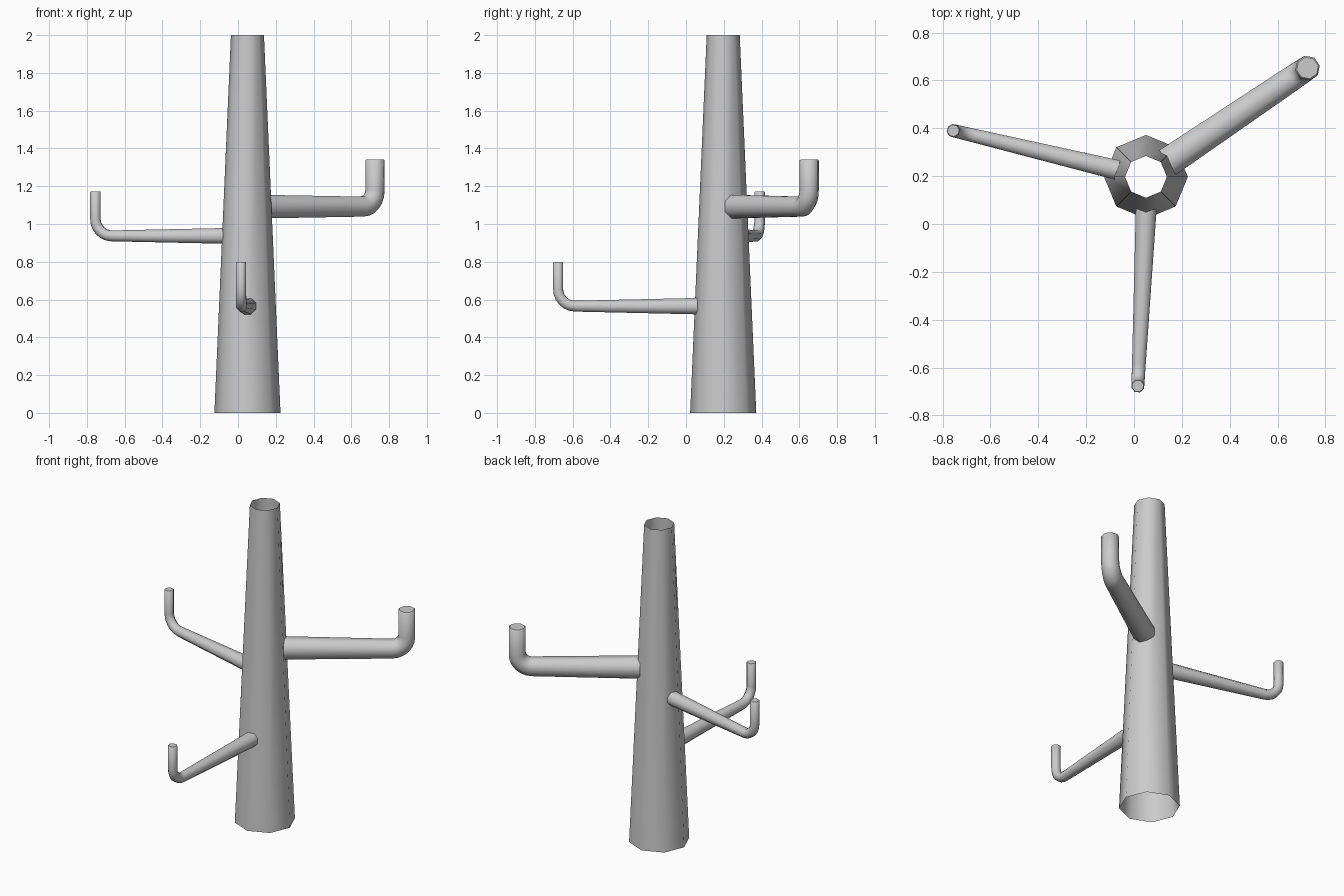
import bpy, bmesh
from math import sin, cos, pi
from mathutils import Vector

if "Cube" in bpy.data.objects:
    bpy.data.objects.remove(bpy.data.objects["Cube"])

SIDES = 8


def loft(name, rings, cap_end=False):
    """Skin rings given as (centre, side axis, up axis, radius, start angle)."""
    bm = bmesh.new()
    loops = []
    for c, u, v, r, a0 in rings:
        loops.append([bm.verts.new(c + (u * cos(a0 + 2 * pi * i / SIDES)
                                        + v * sin(a0 + 2 * pi * i / SIDES)) * r)
                      for i in range(SIDES)])
    for a, b in zip(loops, loops[1:]):
        for i in range(SIDES):
            j = (i + 1) % SIDES
            bm.faces.new((a[i], a[j], b[j], b[i]))
    if cap_end:
        bm.faces.new(loops[-1])
    for f in bm.faces:
        f.smooth = True
    mesh = bpy.data.meshes.new(name)
    bm.to_mesh(mesh)
    bm.free()
    obj = bpy.data.objects.new(name, mesh)
    bpy.context.collection.objects.link(obj)
    return obj


def branch(name, base, tip, bend, r_base, r_bend, r_tip, steps=6):
    """Tapered horizontal arm that bends upward into a peg."""
    base, tip = Vector(base), Vector(tip)
    up = Vector((0, 0, 1))
    out = Vector((tip.x - base.x, tip.y - base.y, 0)).normalized()
    side = up.cross(out)
    pivot = Vector((tip.x, tip.y, base.z)) - out * bend + up * bend
    a0 = pi / SIDES
    rings = [(base, side, up, r_base, a0)]
    # rounded elbow
    for k in range(steps + 1):
        t = pi / 2 * k / steps
        c = pivot + out * (sin(t) * bend) - up * (cos(t) * bend)
        normal = up * cos(t) - out * sin(t)
        r = r_bend + (r_tip - r_bend) * k / steps
        rings.append((c, side, normal, r, a0))
    # peg with a slightly softened tip
    soft = r_tip * 0.1
    rings.append((tip - up * soft, side, -out, r_tip, a0))
    rings.append((tip, side, -out, r_tip * 0.88, a0))
    obj = loft(name, rings, cap_end=True)
    obj.data.polygons[-1].use_smooth = False
    return obj


# trunk: open tapered octagonal tube
X, Y = Vector((1, 0, 0)), Vector((0, 1, 0))
loft("trunk", [(Vector((0.05, 0.197, 0)), X, Y, 0.175, 0),
               (Vector((0.05, 0.197, 2)), X, Y, 0.0875, 0)])

# three branches around the trunk
branch("right_branch", (0.14, 0.257, 1.092), (0.725, 0.652, 1.342),
       0.085, 0.067, 0.057, 0.052)
branch("left_branch", (-0.067, 0.225, 0.937), (-0.755, 0.39, 1.172),
       0.09, 0.045, 0.031, 0.028)
branch("front_branch", (0.051, 0.062, 0.565), (0.016, -0.677, 0.80),
       0.09, 0.047, 0.031, 0.028)
